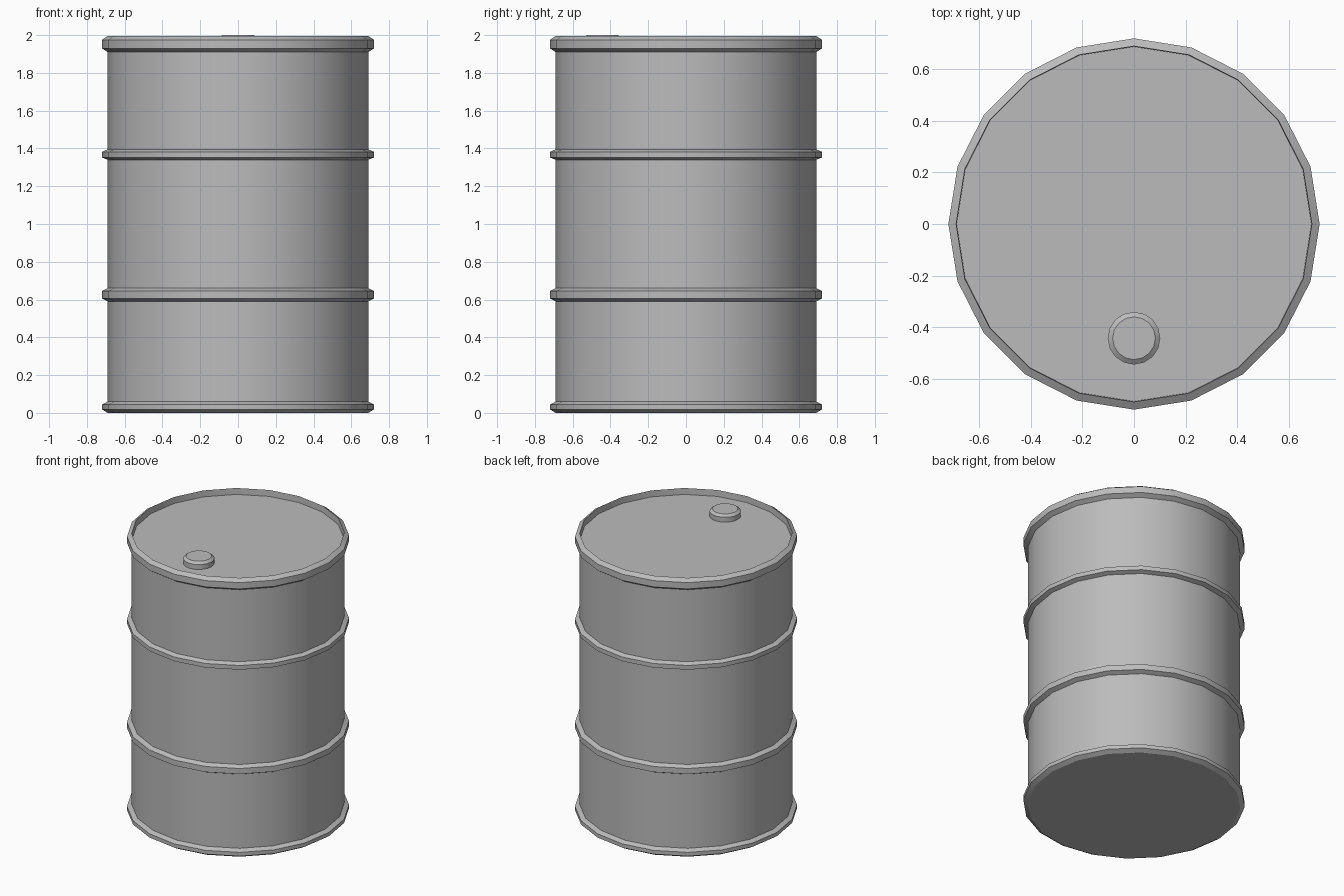
import bpy
import bmesh
import math

default = bpy.data.objects.get("Cube")
if default:
    bpy.data.objects.remove(default, do_unlink=True)

# Painted steel
steel = bpy.data.materials.new("grey_steel")
steel.use_nodes = True
GREY = (0.5, 0.5, 0.5, 1)
steel.diffuse_color = GREY
steel.node_tree.nodes["Principled BSDF"].inputs["Base Color"].default_value = GREY


def lathe(name, profile, sides, location=(0, 0, 0)):
    """Turn a (radius, height) profile about z, closing both ends flat."""
    bm = bmesh.new()
    rings = []
    for r, z in profile:
        angles = [math.tau * i / sides for i in range(sides)]
        rings.append([bm.verts.new((r * math.cos(a), r * math.sin(a), z)) for a in angles])
    for low, high in zip(rings, rings[1:]):
        for i in range(sides):
            j = (i + 1) % sides
            bm.faces.new((low[i], low[j], high[j], high[i]))
    bm.faces.new(rings[0][::-1])
    bm.faces.new(rings[-1])
    mesh = bpy.data.meshes.new(name)
    bm.to_mesh(mesh)
    bm.free()
    mesh.materials.append(steel)
    obj = bpy.data.objects.new(name, mesh)
    obj.location = location
    bpy.context.collection.objects.link(obj)
    bpy.ops.object.select_all(action="DESELECT")
    obj.select_set(True)
    bpy.context.view_layer.objects.active = obj
    bpy.ops.object.shade_smooth_by_angle(angle=math.radians(25))
    return obj


WALL, RIM, LID = 0.69, 0.72, 1.95


def hoop(bottom, lower, upper, top):
    """Bevelled band standing out from the wall."""
    return [(WALL, bottom), (RIM, lower), (RIM, upper), (WALL, top)]


# Drum wall with base rim, two hoops, top rim and sunken lid
profile = (hoop(0, 0.018, 0.045, 0.06) + hoop(0.59, 0.605, 0.645, 0.66)
           + hoop(1.34, 1.352, 1.382, 1.395) + hoop(1.91, 1.93, 1.975, 1.995)
           + [(WALL - 0.002, LID)])
lathe("drum_body", profile, 20)

# Filler cap near the front of the lid
lathe("filler_cap", [(0.102, 0), (0.102, 0.035), (0.083, 0.05)], 16, (0, -0.443, LID))
